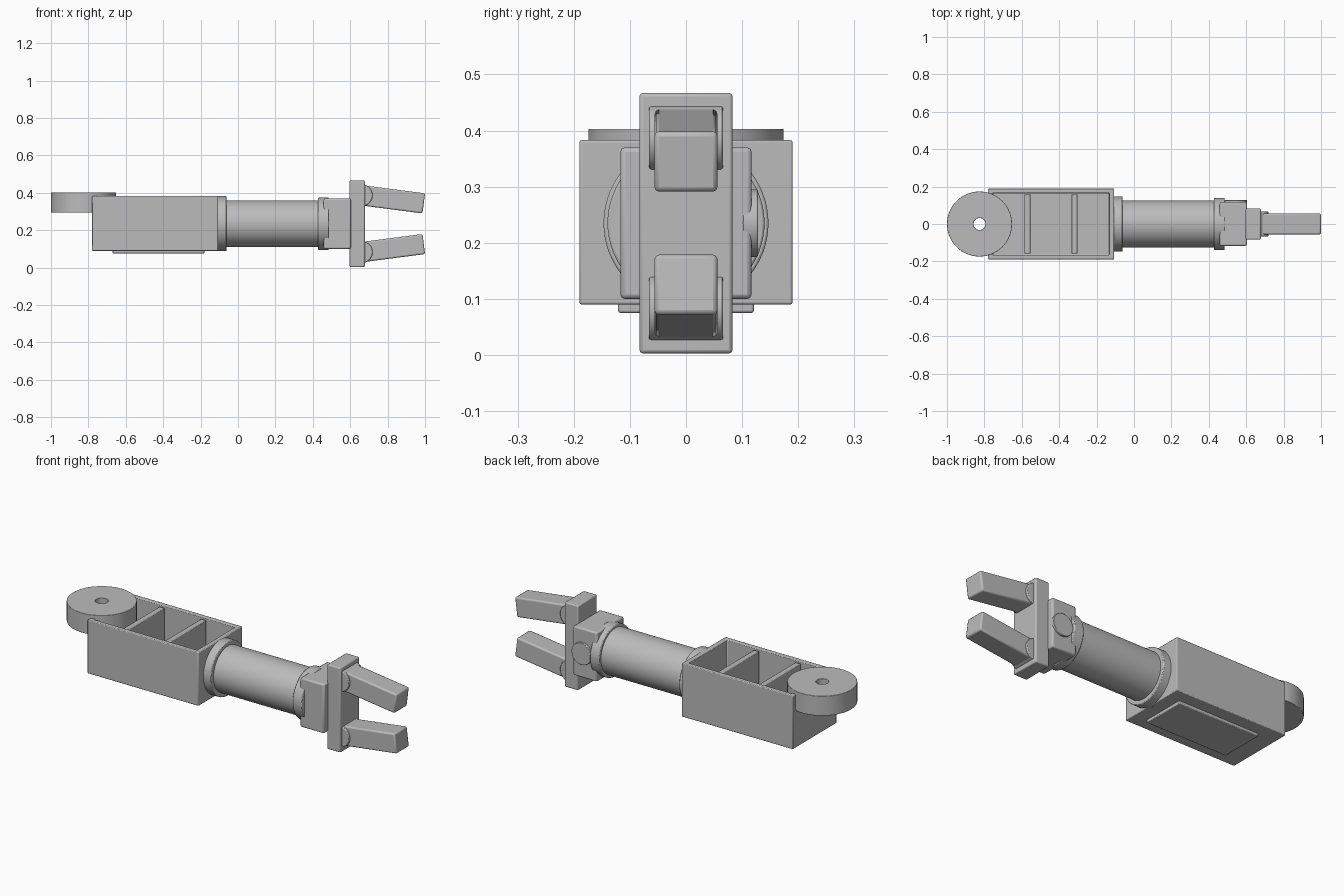
import bpy, bmesh, math
from mathutils import Matrix, Vector

cube = bpy.data.objects.get("Cube")
if cube:
    bpy.data.objects.remove(cube, do_unlink=True)

grey = bpy.data.materials.new("plain grey")
grey.use_nodes = True
tone = (0.5, 0.5, 0.5, 1)
grey.diffuse_color = tone
grey.node_tree.nodes["Principled BSDF"].inputs["Base Color"].default_value = tone

AXIS_Z = 0.235  # height of the arm's centre line


def finish(name, bm, bevel=0.0):
    bmesh.ops.recalc_face_normals(bm, faces=bm.faces)
    mesh = bpy.data.meshes.new(name)
    bm.to_mesh(mesh)
    bm.free()
    obj = bpy.data.objects.new(name, mesh)
    bpy.context.collection.objects.link(obj)
    mesh.materials.append(grey)
    if bevel:
        mod = obj.modifiers.new("soft edges", 'BEVEL')
        mod.width = bevel
        mod.segments = 2
        mod.limit_method = 'ANGLE'
        mod.angle_limit = math.radians(40)
    bpy.ops.object.select_all(action='DESELECT')
    obj.select_set(True)
    bpy.context.view_layer.objects.active = obj
    bpy.ops.object.shade_smooth_by_angle(angle=math.radians(35))
    return obj


def box_mesh(x, y, z):
    bm = bmesh.new()
    size = Matrix.Diagonal((x[1] - x[0], y[1] - y[0], z[1] - z[0], 1))
    centre = Vector((sum(x), sum(y), sum(z))) / 2
    bmesh.ops.create_cube(bm, size=1, matrix=Matrix.Translation(centre) @ size)
    return bm


def box(name, x, half_y, z, bevel=0.006):
    return finish(name, box_mesh(x, (-half_y, half_y), z), bevel)


def cylinder(name, centre, radius, depth, axis, bevel=0.004):
    turn = Vector((0, 0, 1)).rotation_difference(Vector(axis)).to_matrix().to_4x4()
    bm = bmesh.new()
    bmesh.ops.create_cone(bm, cap_ends=True, segments=64, radius1=radius, radius2=radius,
                          depth=depth, matrix=Matrix.Translation(centre) @ turn)
    return finish(name, bm, bevel)


def ring(name, centre, outer, inner, low, high, count=64):
    # rectangular section swept around a vertical axis
    bm = bmesh.new()
    section = [(inner, low), (outer, low), (outer, high), (inner, high)]
    loops = []
    for i in range(count):
        a = math.tau * i / count
        loops.append([bm.verts.new((centre + r * math.cos(a), r * math.sin(a), z))
                      for r, z in section])
    for i in range(count):
        a, b = loops[i], loops[(i + 1) % count]
        for k in range(4):
            n = (k + 1) % 4
            bm.faces.new((a[k], b[k], b[n], a[n]))
    return finish(name, bm, 0.002)


# Shoulder disc with a through hole
ring("shoulder_disc", -0.826, 0.174, 0.032, 0.295, 0.403)

# Upper arm: open tray with ribs and a cover plate underneath
bm = box_mesh((-0.78, -0.107), (-0.19, 0.19), (0.09, 0.383))
top = max(bm.faces, key=lambda f: f.calc_center_median().z)
bmesh.ops.inset_region(bm, faces=[top], thickness=0.035)
well = bmesh.ops.extrude_face_region(bm, geom=[top])["geom"]
bmesh.ops.translate(bm, vec=(0, 0, -0.25),
                    verts=[v for v in well if isinstance(v, bmesh.types.BMVert)])
if top.is_valid:
    bmesh.ops.delete(bm, geom=[top], context='FACES_ONLY')
finish("upper_arm_tray", bm, 0.004)
for name, x in (("rear_rib", -0.57), ("front_rib", -0.318)):
    box(name, (x - 0.016, x + 0.016), 0.158, (0.12, 0.375), 0.003)
box("bottom_cover", (-0.67, -0.18), 0.121, (0.075, 0.1), 0.004)

# Elbow collar, forearm and wrist collar along the arm's axis
for name, x0, x1, radius in (("elbow_collar", -0.12, -0.061, 0.147),
                             ("forearm", -0.08, 0.45, 0.125),
                             ("wrist_collar", 0.428, 0.485, 0.14)):
    cylinder(name, ((x0 + x1) / 2, 0, AXIS_Z), radius, x1 - x0, (1, 0, 0))

# Wrist block with a pivot cap on the back side
box("wrist_block", (0.458, 0.603), 0.117, (0.1, 0.37), 0.008)
cylinder("wrist_pivot_cap", (0.545, 0.115, AXIS_Z), 0.06, 0.026, (0, 1, 0), 0.002)

# Palm, knuckles and the two converging fingers
box("palm", (0.597, 0.678), 0.083, (0.003, 0.467), 0.006)
for name, side in (("upper", 1), ("lower", -1)):
    z = AXIS_Z + side * 0.152
    cylinder(name + "_knuckle", (0.66, 0, z), 0.059, 0.132, (0, 1, 0))
    bm = box_mesh((0, 0.336), (-0.056, 0.056), (-0.054, 0.054))
    tilt = Matrix.Rotation(side * math.radians(7.4), 4, 'Y')
    bmesh.ops.transform(bm, verts=bm.verts, matrix=Matrix.Translation((0.66, 0, z)) @ tilt)
    finish(name + "_finger", bm, 0.008)
